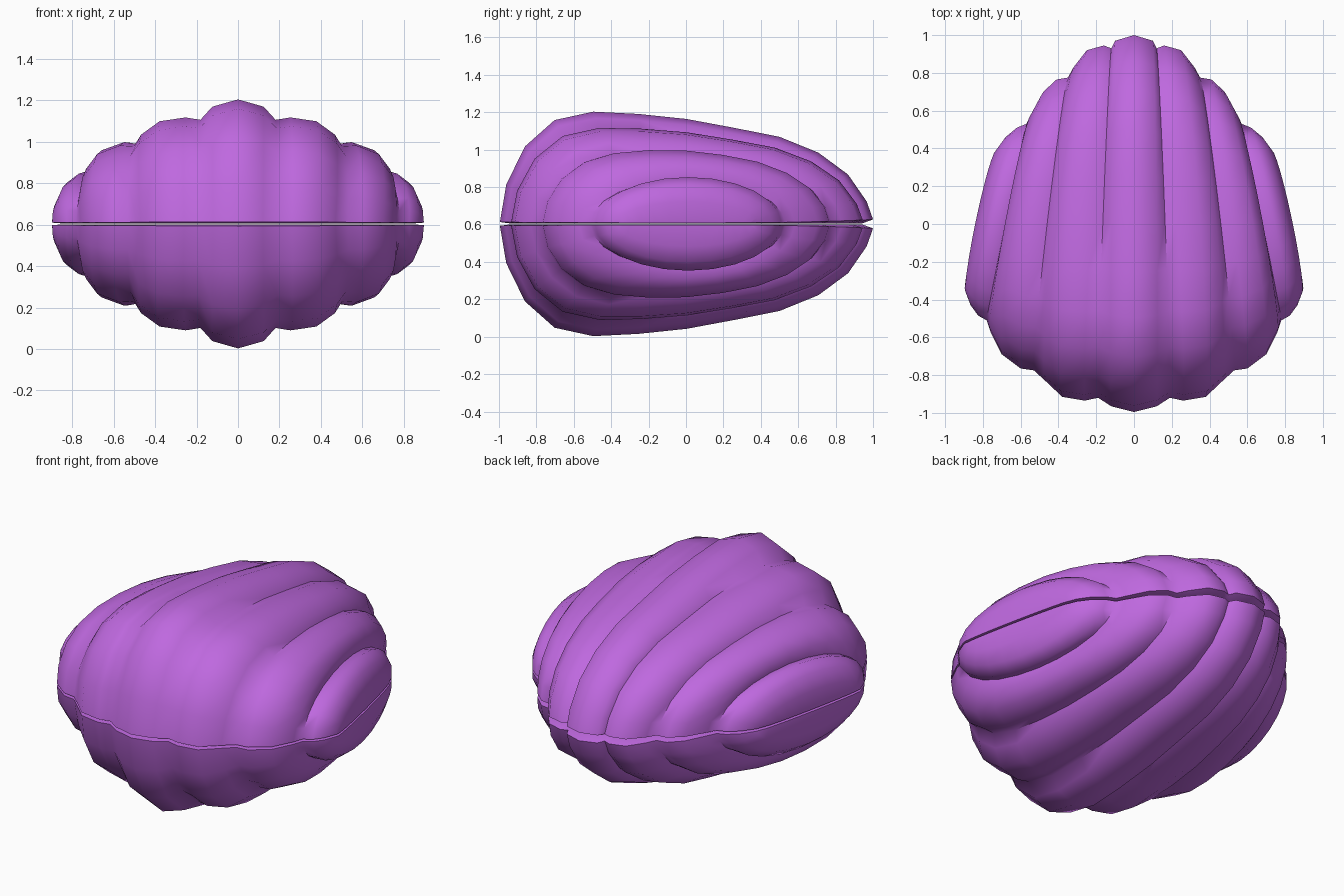
import bpy, bmesh, math

if "Cube" in bpy.data.objects:
    bpy.data.objects.remove(bpy.data.objects["Cube"])

SEAM = 0.603
# Arch from front lip to hinge tip: rear-sloping for the middle ribs
ARCH = [0, .35, .69, .925, 1, .98, .935, .855, .775, .635, .44, .2, 0]
N = len(ARCH) - 1

# Flute lines: front x, front y, back x, back y, height, outward bow, roundness
FLUTES = [
    (0, -.995, 0, 1.0, .60, 0, 0),
    (.12, -.965, .10, .97, .565, .01, 0),
    (.19, -.92, .12, .93, .505, .01, .05),
    (.26, -.935, .16, .945, .52, .02, .1),
    (.38, -.915, .25, .92, .505, .035, .15),
    (.47, -.83, .32, .83, .445, .04, .25),
    (.53, -.775, .35, .775, .395, .02, .4),
    (.60, -.765, .41, .765, .405, .02, .5),
    (.70, -.69, .48, .70, .365, .04, .6),
    (.76, -.57, .545, .58, .295, .03, .75),
    (.78, -.51, .57, .53, .235, .005, .9),
    (.825, -.485, .62, .51, .25, .02, 1),
    (.865, -.43, .68, .46, .205, .03, 1),
    (.888, -.37, .73, .39, .12, .03, 1),
    (.895, -.35, .745, .35, 0, .015, 1),
]

shell_color = bpy.data.materials.new("orchid purple")
shell_color.diffuse_color = (.52, .14, .74, 1)
shell_color.use_nodes = True
shell_color.node_tree.nodes["Principled BSDF"].inputs["Base Color"].default_value = shell_color.diffuse_color


def lip(y):
    """Half the gap between the shells at the rim."""
    return .006 + .018 * max(0, y) ** 3 + .004 * max(0, -y) ** 3


def make_shell(name, side):
    bm = bmesh.new()
    columns = []
    mirrored = [(f, -1) for f in FLUTES[:0:-1]] + [(f, 1) for f in FLUTES]
    for (xf, yf, xb, yb, height, bow, roundness), sx in mirrored:
        column = []
        for i in range(N + 1):
            a = math.pi * i / N
            t = (1 - math.cos(a)) / 2
            y = yf + (yb - yf) * t
            h = ARCH[i] * (1 - roundness) + math.sin(a) * roundness
            x = xf + (xb - xf) * t + bow * math.sin(a)
            z = SEAM + side * max(h * height, lip(y))
            column.append(bm.verts.new((sx * x, y, z)))
        columns.append(column)

    # Fluted outer surface
    for a, b in zip(columns, columns[1:]):
        for i in range(N):
            bm.faces.new((a[i], b[i], b[i + 1], a[i + 1]))

    # Bevelled lip and flat inner face
    rim = ([c[0] for c in columns] + columns[-1][1:-1]
           + [c[-1] for c in reversed(columns)] + columns[0][-2:0:-1])
    inner = [bm.verts.new((v.co.x * .94, v.co.y * .94, SEAM + side * .002)) for v in rim]
    for i in range(len(rim)):
        j = (i + 1) % len(rim)
        bm.faces.new((rim[i], rim[j], inner[j], inner[i]))
    bm.faces.new(inner)
    bmesh.ops.recalc_face_normals(bm, faces=bm.faces[:])

    mesh = bpy.data.meshes.new(name)
    bm.to_mesh(mesh)
    bm.free()
    mesh.materials.append(shell_color)
    obj = bpy.data.objects.new(name, mesh)
    bpy.context.collection.objects.link(obj)
    bpy.ops.object.select_all(action='DESELECT')
    obj.select_set(True)
    bpy.context.view_layer.objects.active = obj
    bpy.ops.object.shade_smooth_by_angle(angle=math.radians(60))


make_shell("upper_shell", 1)
make_shell("lower_shell", -1)
